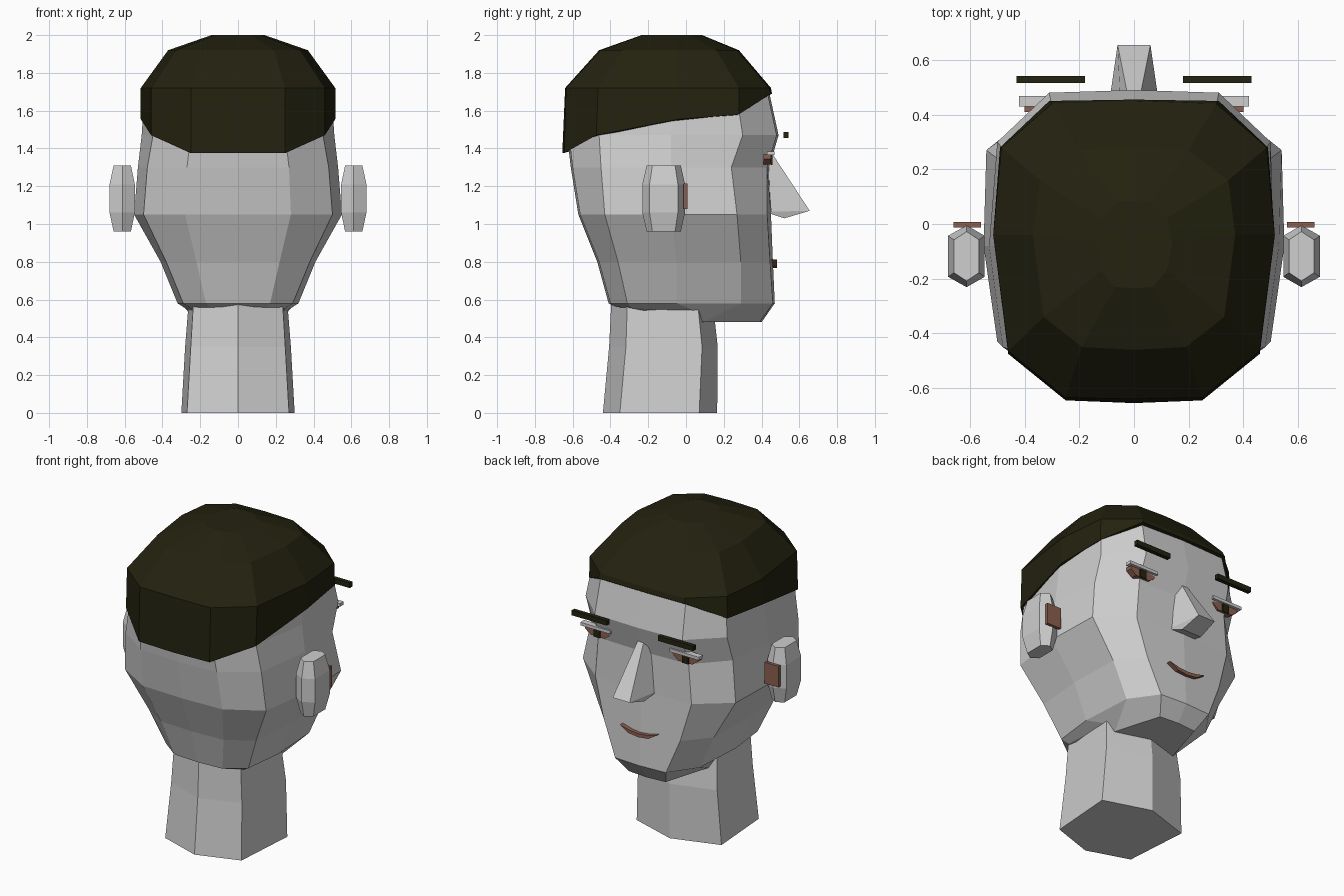
import bpy, bmesh


def material(name, rgb):
    m = bpy.data.materials.new(name)
    m.diffuse_color = (*rgb, 1)
    return m


SKIN = material("light grey skin", (0.62, 0.62, 0.62))
HAIR = material("dark olive hair", (0.017, 0.016, 0.005))
BROWN = material("reddish brown", (0.26, 0.115, 0.08))


def loft(name, rings, mat):
    """Skin closed rings of (x, y, z) points and cap both ends."""
    bm = bmesh.new()
    vs = [[bm.verts.new(p) for p in r] for r in rings]
    n = len(rings[0])
    for a, b in zip(vs, vs[1:]):
        for i in range(n):
            j = (i + 1) % n
            bm.faces.new((a[i], a[j], b[j], b[i]))
    bm.faces.new(vs[0][::-1])
    bm.faces.new(vs[-1])
    bmesh.ops.recalc_face_normals(bm, faces=bm.faces)
    me = bpy.data.meshes.new(name)
    bm.to_mesh(me)
    bm.free()
    me.materials.append(mat)
    ob = bpy.data.objects.new(name, me)
    bpy.context.collection.objects.link(ob)
    return ob


def mirrored(half):
    """Half ring from face centre to back centre, completed across x."""
    return half + [(-x, y, z) for x, y, z in half[-2:0:-1]]


def level(z, pts):
    return mirrored([(x, y, z) for x, y in pts])


def box(name, x, y, z, mat):
    return loft(name, [[(x[0], y[0], h), (x[1], y[0], h), (x[1], y[1], h), (x[0], y[1], h)]
                       for h in z], mat)


def plate(name, outline, y0, y1, mat):
    """Flat outline in x, z extruded along y."""
    return loft(name, [[(x, y, z) for x, z in outline] for y in (y0, y1)], mat)


# head, from chin to skull (skull top lies under the hair)
loft("head", [
    mirrored([(0, .40, .48), (.13, .39, .48), (.22, .09, .48), (.25, .06, .535),
              (.25, -.29, .555), (.15, -.36, .56), (0, -.37, .56)]),
    level(.58, [(0, .47), (.18, .46), (.30, .29), (.32, -.05), (.29, -.31), (.17, -.40), (0, -.41)]),
    level(.80, [(0, .46), (.27, .445), (.40, .29), (.41, -.05), (.38, -.36), (.22, -.46), (0, -.47)]),
    level(1.05, [(0, .45), (.34, .43), (.54, .27), (.55, -.08), (.50, -.43), (.28, -.56), (0, -.57)]),
    level(1.30, [(0, .44), (.32, .43), (.50, .24), (.53, -.08), (.48, -.45), (.27, -.60), (0, -.61)]),
    level(1.47, [(0, .49), (.31, .48), (.50, .30), (.51, -.08), (.45, -.46), (.25, -.62), (0, -.63)]),
    level(1.70, [(0, .44), (.30, .43), (.47, .265), (.495, -.05), (.44, -.45), (.24, -.62), (0, -.625)]),
    level(1.88, [(0, .26), (.19, .25), (.30, .15), (.34, -.04), (.31, -.32), (.17, -.43), (0, -.44)]),
], SKIN)

# hair cap with a sloping rim
loft("hair", [
    mirrored([(0, .455, 1.69), (.31, .45, 1.69), (.49, .28, 1.58), (.515, -.04, 1.555),
              (.46, -.475, 1.47), (.25, -.645, 1.375), (0, -.655, 1.375)]),
    level(1.72, [(0, .45), (.30, .44), (.485, .28), (.515, -.04), (.46, -.465), (.25, -.635), (0, -.64)]),
    level(1.92, [(0, .28), (.20, .27), (.345, .16), (.37, -.04), (.33, -.34), (.19, -.45), (0, -.46)]),
    level(2.0, [(0, .085), (.06, .08), (.12, .02), (.14, -.06), (.12, -.17), (.07, -.23), (0, -.235)]),
], HAIR)

# six-sided neck
loft("neck", [
    level(0, [(0, .165), (.30, .07), (.27, -.35), (0, -.44)]),
    level(.35, [(0, .168), (.28, .085), (.25, -.318), (0, -.407)]),
    level(.60, [(0, .14), (.26, .06), (.235, -.31), (0, -.395)]),
], SKIN)

# nose wedge
loft("nose", [
    [(-.09, .43, 1.06), (.09, .43, 1.06), (.07, .52, 1.03), (-.07, .52, 1.03)],
    [(-.09, .45, 1.065), (.09, .45, 1.065), (.06, .655, 1.07), (-.06, .655, 1.07)],
    [(-.05, .43, 1.375), (.05, .43, 1.375), (.02, .455, 1.375), (-.02, .455, 1.375)],
], SKIN)

# mouth: thin curved lips
loft("mouth", [[(x, y, z) for x, z in (
    (-.13, .812), (-.06, .795), (0, .79), (.06, .795), (.13, .812),
    (.07, .775), (0, .767), (-.07, .775))] for y in (.45, .482)], BROWN)

# paired parts
for side, s in (("left", -1), ("right", 1)):
    # ear: stacked hexagons narrowing at both ends
    rings = []
    for z, kx, ky in ((.96, .68, .8), (1.06, 1, 1), (1.21, 1, 1), (1.31, .68, .8)):
        rings.append([(s * (.612 + kx * x), -.118 + ky * y, z) for x, y in (
            (0, .113), (.068, .075), (.068, -.075), (0, -.113), (-.066, -.075), (-.066, .075))])
    loft(side + "_ear", rings, SKIN)
    box(side + "_inner_ear", (s * .56, s * .66), (-.012, .007), (1.08, 1.215), BROWN)

    # eyebrow, eyelid, eye and pupil
    box(side + "_eyebrow", (s * .18, s * .43), (.515, .542), (1.455, 1.487), HAIR)
    box(side + "_eyelid", (s * .21, s * .42), (.43, .468), (1.365, 1.385), SKIN)
    plate(side + "_eye", [(s * x, z) for x, z in (
        (.22, 1.37), (.40, 1.37), (.40, 1.345), (.36, 1.315), (.26, 1.315), (.22, 1.345))],
        .41, .45, BROWN)
    plate(side + "_pupil", [(s * x, z) for x, z in (
        (.29, 1.37), (.335, 1.37), (.335, 1.312), (.29, 1.312))], .45, .457, HAIR)
